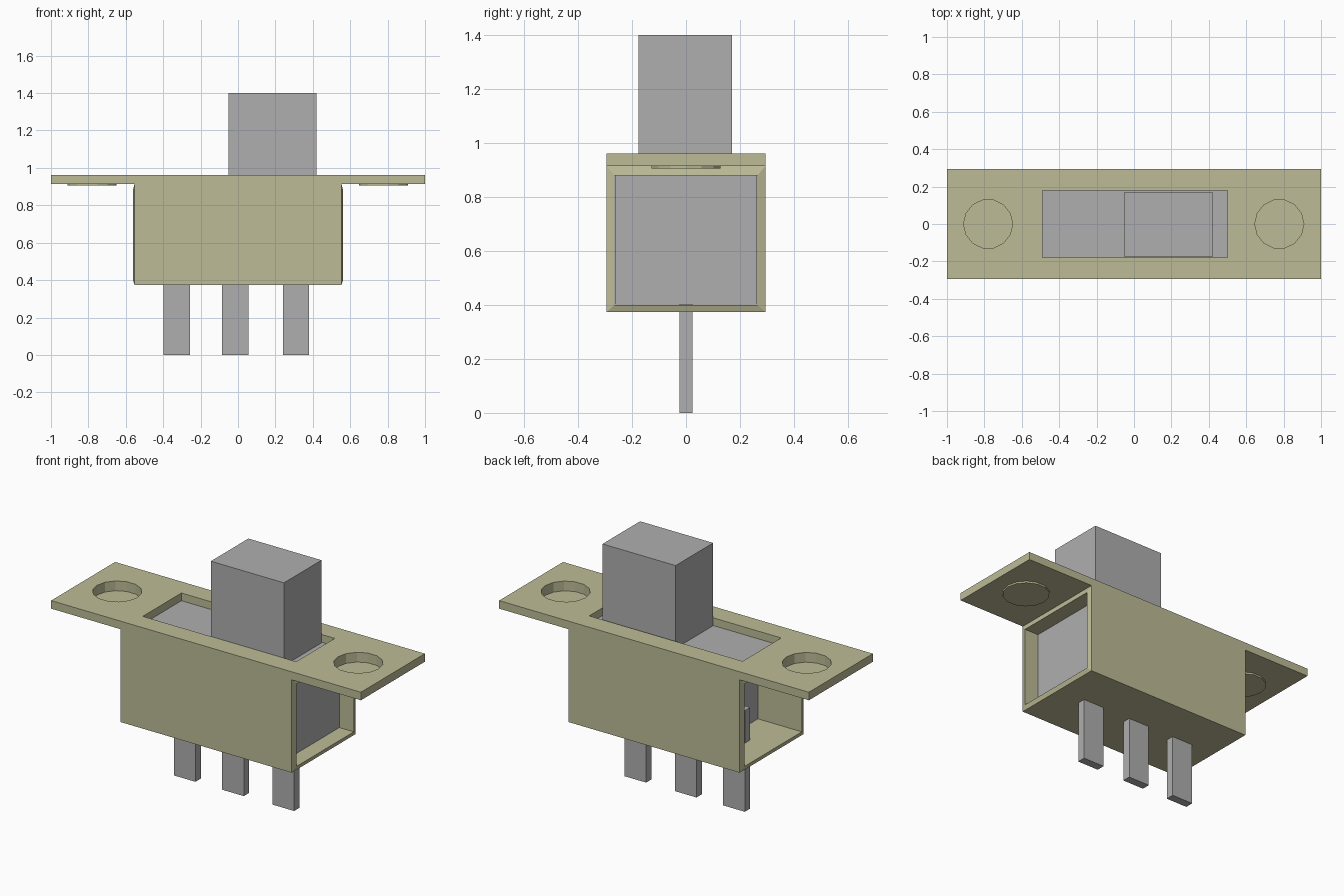
import bpy, bmesh, math
from mathutils import Matrix

if "Cube" in bpy.data.objects:
    bpy.data.objects.remove(bpy.data.objects["Cube"])


def material(name, rgb):
    m = bpy.data.materials.new(name)
    m.use_nodes = True
    m.diffuse_color = (*rgb, 1)
    m.node_tree.nodes["Principled BSDF"].inputs["Base Color"].default_value = (*rgb, 1)
    return m


OLIVE = material("pale olive", (0.51, 0.50, 0.31))
GREY = material("mid grey", (0.43, 0.43, 0.43))


def finish(name, bm, mat):
    bmesh.ops.recalc_face_normals(bm, faces=bm.faces)
    me = bpy.data.meshes.new(name)
    bm.to_mesh(me)
    bm.free()
    me.materials.append(mat)
    ob = bpy.data.objects.new(name, me)
    bpy.context.collection.objects.link(ob)
    return ob


def add_box(name, x, y, z, mat):
    bm = bmesh.new()
    size = [b - a for a, b in (x, y, z)]
    mid = [(a + b) / 2 for a, b in (x, y, z)]
    bmesh.ops.create_cube(bm, size=1, matrix=Matrix.Translation(mid) @ Matrix.Diagonal((*size, 1)))
    return finish(name, bm, mat)


def add_cylinder(name, x, z0, z1, mat, open_top=False):
    bm = bmesh.new()
    place = Matrix.Translation((x, 0, (z0 + z1) / 2)) @ Matrix.Rotation(math.pi / 14, 4, "Z")
    bmesh.ops.create_cone(bm, cap_ends=True, segments=14, radius1=0.131, radius2=0.131,
                          depth=z1 - z0, matrix=place)
    if open_top:
        top = [f for f in bm.faces if f.calc_center_median().z > z1 - 1e-4]
        bmesh.ops.delete(bm, geom=top, context="FACES_ONLY")
    return finish(name, bm, mat)


def cut(target, cutter):
    mod = target.modifiers.new("cut", "BOOLEAN")
    mod.operation, mod.solver, mod.object = "DIFFERENCE", "EXACT", cutter
    cutter.hide_render = True
    cutter.hide_set(True)
    cutter.display_type = "WIRE"


# Mounting plate with slider slot and two screw recesses
BOTTOM, TOP = 0.915, 0.962
plate = add_box("mounting_plate", (-1, 1), (-0.295, 0.295), (BOTTOM, TOP), OLIVE)
cut(plate, add_box("slot_cutter", (-0.49, 0.5), (-0.178, 0.178), (0.85, 1.1), OLIVE))
for side, x in (("right", -0.78), ("left", 0.777)):
    cut(plate, add_cylinder(side + "_hole_cutter", x, 0.8, 1.1, OLIVE))
    add_cylinder(side + "_hole_floor", x, 0.905, BOTTOM + 0.001, OLIVE, open_top=True)

# Open-ended casing: a square tube whose end rims lean slightly outwards
bm = bmesh.new()
rings = []
for x, y, z0, z1 in ((-0.553, 0.295, 0.373, BOTTOM), (0.553, 0.295, 0.373, BOTTOM),
                     (0.562, 0.265, 0.40, 0.88), (-0.562, 0.265, 0.40, 0.88)):
    rings.append([bm.verts.new((x, a, b)) for a, b in ((-y, z0), (y, z0), (y, z1), (-y, z1))])
for i in range(4):
    a, b = rings[i], rings[(i + 1) % 4]
    for j in range(4):
        k = (j + 1) % 4
        bm.faces.new((a[j], a[k], b[k], b[j]))
finish("casing", bm, OLIVE)

# Slider: inner block, cover strip under the slot, and knob
add_box("slider_block", (-0.28, 0.47), (-0.264, 0.264), (0.401, 0.879), GREY)
add_box("slider_strip", (-0.49, 0.5), (-0.178, 0.178), (0.89, BOTTOM + 0.002), GREY)
add_box("slider_knob", (-0.052, 0.42), (-0.176, 0.17), (0.89, 1.4), GREY)

# Terminal pins
for name, x in (("right", -0.327), ("middle", -0.015), ("left", 0.31)):
    add_box(name + "_pin", (x - 0.07, x + 0.07), (-0.025, 0.025), (0, 0.59), GREY)
